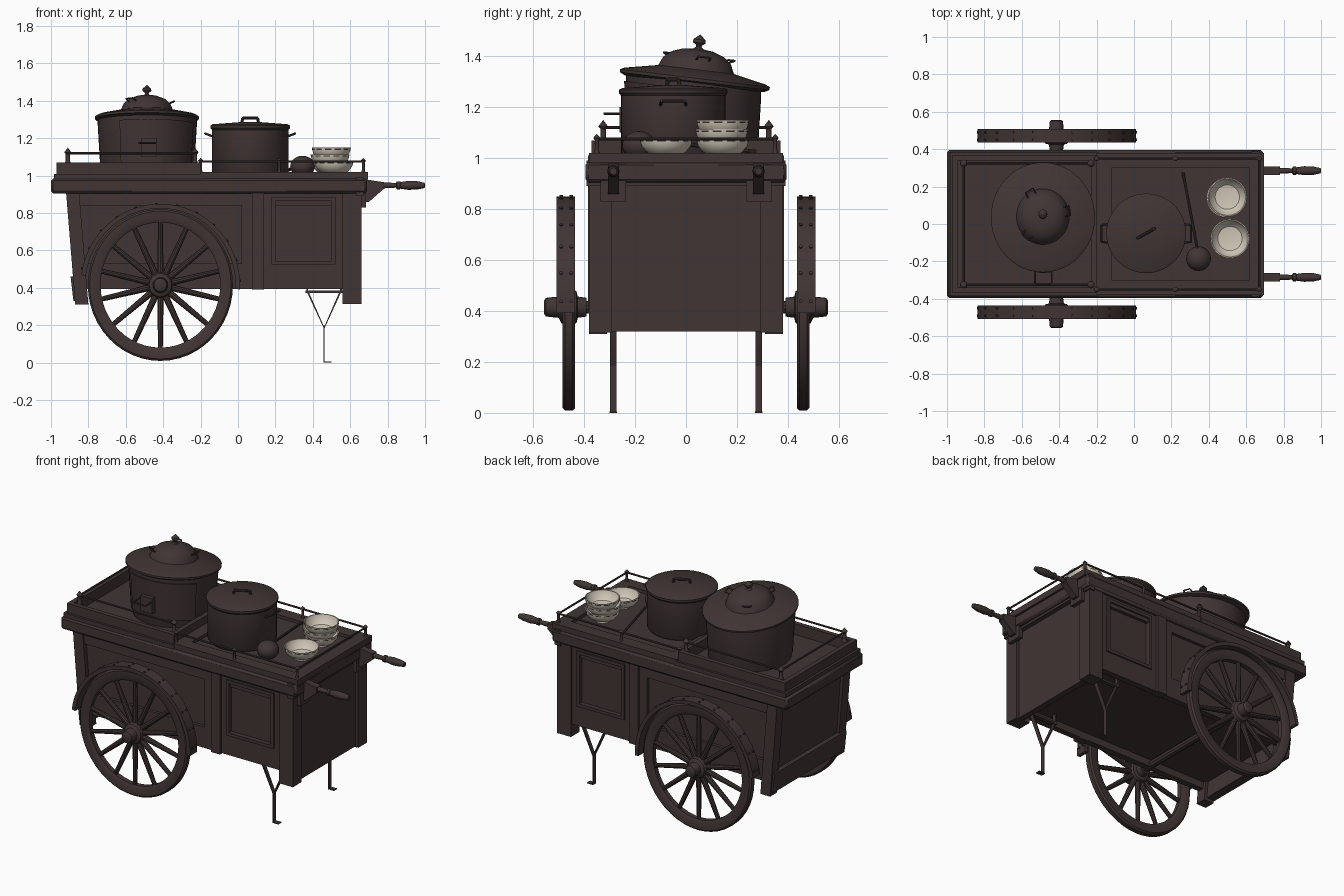
import bpy, bmesh
from math import pi, sin, cos, radians, atan2
from mathutils import Matrix, Vector

if "Cube" in bpy.data.objects:
    bpy.data.objects.remove(bpy.data.objects["Cube"])


def material(name, rgb):
    m = bpy.data.materials.new(name)
    m.use_nodes = True
    m.diffuse_color = (*rgb, 1)
    m.node_tree.nodes["Principled BSDF"].inputs["Base Color"].default_value = (*rgb, 1)
    return m


brown = material("dark brown", (0.052, 0.035, 0.034))
cream = material("cream ceramic", (0.64, 0.58, 0.48))
made = []


def finish(name, bm, mat=brown, matrix=None):
    if matrix:
        bm.transform(matrix)
    bmesh.ops.recalc_face_normals(bm, faces=bm.faces)
    me = bpy.data.meshes.new(name)
    bm.to_mesh(me)
    bm.free()
    me.materials.append(mat)
    ob = bpy.data.objects.new(name, me)
    bpy.context.collection.objects.link(ob)
    made.append(ob)
    return ob


def box(name, x, y, z):
    bm = bmesh.new()
    size = Matrix.Diagonal((x[1] - x[0], y[1] - y[0], z[1] - z[0], 1))
    mid = Matrix.Translation((sum(x) / 2, sum(y) / 2, sum(z) / 2))
    bmesh.ops.create_cube(bm, size=1, matrix=mid @ size)
    return finish(name, bm)


def prism(name, outline, y0, y1):
    """Extrude an x-z outline along y."""
    bm = bmesh.new()
    f = bm.faces.new([bm.verts.new((x, y0, z)) for x, z in outline])
    ext = bmesh.ops.extrude_face_region(bm, geom=[f])["geom"]
    for v in ext:
        if isinstance(v, bmesh.types.BMVert):
            v.co.y = y1
    return finish(name, bm)


def lathe(name, profile, matrix, mat=brown, steps=40, arc=2 * pi):
    bm = bmesh.new()
    vs = [bm.verts.new((r, 0, z)) for r, z in profile]
    es = [bm.edges.new(p) for p in zip(vs, vs[1:])]
    bmesh.ops.spin(bm, geom=vs + es, cent=(0, 0, 0), axis=(0, 0, 1), angle=arc, steps=steps)
    bmesh.ops.remove_doubles(bm, verts=bm.verts, dist=0.0004)
    return finish(name, bm, mat, matrix)


def tube(name, points, r0, r1=None):
    """Rod of round segments through the points."""
    bm = bmesh.new()
    for a, b in zip(points, points[1:]):
        a, b = Vector(a), Vector(b)
        m = Matrix.Translation((a + b) / 2) @ (b - a).to_track_quat("Z", "Y").to_matrix().to_4x4()
        bmesh.ops.create_cone(bm, cap_ends=True, segments=10, radius1=r0,
                              radius2=r1 or r0, depth=(b - a).length, matrix=m)
    return finish(name, bm)


def frame(name, x, y, z, w):
    """Four bars around a rectangle."""
    for tag, xs in (("left", (x[0], x[0] + w)), ("right", (x[1] - w, x[1]))):
        box(f"{name}_{tag}", xs, y, z)
    for tag, ys in (("front", (y[0], y[0] + w)), ("back", (y[1] - w, y[1]))):
        box(f"{name}_{tag}", (x[0] + w, x[1] - w), ys, z)


at = Matrix.Translation

# Cabinet body and ends
prism("cabinet_body", [(-0.9, 0.92), (0.61, 0.92), (0.61, 0.44), (-0.86, 0.44)], -0.35, 0.35)
box("right_end_panel", (0.60, 0.64), (-0.35, 0.35), (0.32, 0.92))
prism("left_end_panel", [(-0.9, 0.92), (-0.87, 0.92), (-0.83, 0.33), (-0.855, 0.33)], -0.35, 0.35)
prism("left_end_skirt", [(-0.895, 0.46), (-0.83, 0.46), (-0.82, 0.33), (-0.88, 0.33)], -0.37, 0.37)
box("right_end_top_rail", (0.63, 0.67), (-0.39, 0.39), (0.89, 0.99))

for s, side in ((-1, "front"), (1, "back")):
    def band(a, b):
        return tuple(sorted((s * a, s * b)))
    # Posts and rails
    box(f"{side}_right_post", (0.56, 0.66), band(0.29, 0.38), (0.315, 0.92))
    prism(f"{side}_left_post", [(-0.92, 0.92), (-0.85, 0.92), (-0.8, 0.31), (-0.87, 0.31)], s * 0.31, s * 0.38)
    box(f"{side}_middle_post", (0.075, 0.14), band(0.33, 0.385), (0.39, 0.92))
    box(f"{side}_bottom_rail", (-0.84, 0.56), band(0.33, 0.37), (0.395, 0.53))
    box(f"{side}_top_rail", (-0.87, 0.56), band(0.33, 0.37), (0.84, 0.92))
    box(f"{side}_panel_stile", (0.02, 0.08), band(0.33, 0.37), (0.5, 0.86))
    # Framed door
    for i, (xs, zs) in enumerate((((0.14, 0.2), (0.5, 0.88)), ((0.5, 0.56), (0.5, 0.88)))):
        box(f"{side}_door_stile_{i}", xs, band(0.33, 0.37), zs)
    for i, (xs, zs) in enumerate((((0.18, 0.2), (0.53, 0.88)), ((0.5, 0.52), (0.53, 0.88)),
                                  ((0.18, 0.52), (0.525, 0.545)), ((0.18, 0.52), (0.865, 0.885)))):
        box(f"{side}_door_trim_{i}", xs, band(0.34, 0.38), zs)

    # Wheel: tyre, spokes, hub and rivetted fender
    wheel = at((-0.415, s * 0.46, 0.415)) @ Matrix.Diagonal((1, 1, 1.045, 1)) @ Matrix.Rotation(s * -pi / 2, 4, "X")
    lathe(f"{side}_wheel_rim", [(0.32, -0.016), (0.335, -0.025), (0.378, -0.025), (0.388, -0.015),
                                (0.388, 0.015), (0.378, 0.025), (0.335, 0.025), (0.32, 0.016), (0.32, -0.016)], wheel, steps=48)
    lathe(f"{side}_wheel_hub", [(0, -0.07), (0.035, -0.07), (0.04, -0.035), (0.06, -0.03), (0.072, 0),
                                (0.06, 0.03), (0.04, 0.04), (0.035, 0.09), (0.025, 0.097), (0, 0.097)], wheel, steps=20)
    for i in range(14):
        a = 2 * pi * (i + 0.5) / 14
        p, q = (wheel @ Vector((r * cos(a), r * sin(a), 0)) for r in (0.05, 0.33))
        tube(f"{side}_spoke_{i + 1}", [p, q], 0.018, 0.013)
    angles = [radians(-3 + i * 176 / 28) for i in range(29)]
    arc = [(-0.415 + r * cos(a), 0.415 + r * 1.02 * sin(a))
           for r, seq in ((0.426, angles), (0.402, angles[::-1])) for a in seq]
    prism(f"{side}_fender", arc, s * 0.435, s * 0.508)
    for i in range(12):
        a = radians(3 + i * 165 / 11)
        p = Vector((-0.415 + 0.426 * cos(a), 0, 0.415 + 0.434 * sin(a)))
        for y in (0.45, 0.49):
            tube(f"{side}_fender_rivet", [p + Vector((0, s * y, 0)),
                                          p + Vector((0.006 * cos(a), s * y, 0.006 * sin(a)))], 0.007)

    # Pull handle with its bracket
    y = s * 0.285
    box(f"{side}_handle_plate", (0.66, 0.685), (y - 0.05, y + 0.05), (0.83, 0.98))
    prism(f"{side}_handle_bracket", [(0.68, 0.98), (0.78, 0.965), (0.78, 0.93), (0.7, 0.86), (0.68, 0.86)],
          y - 0.022, y + 0.022)
    lathe(f"{side}_handle", [(0, 0), (0.017, 0), (0.015, 0.13), (0.012, 0.165), (0.022, 0.17), (0.022, 0.185),
                             (0.018, 0.19), (0.024, 0.23), (0.022, 0.28), (0.014, 0.318), (0, 0.32)],
          at((0.68, y, 0.948)) @ Matrix.Rotation(pi / 2, 4, "Y"), steps=16)

    # Prop leg of flat iron bars
    for d in (-1, 1):
        x = 0.46 + d * 0.09
        prism(f"{side}_leg_brace", [(0.458, 0.185), (0.463, 0.185), (x + 0.005, 0.385), (x + 0.005, 0.45),
                                    (x - 0.005, 0.45), (x - 0.005, 0.385)], y - 0.013, y + 0.013)
    box(f"{side}_leg_tie", (0.36, 0.56), (y - 0.013, y + 0.013), (0.372, 0.385))
    box(f"{side}_leg", (0.457, 0.463), (y - 0.013, y + 0.013), (0, 0.2))
    box(f"{side}_foot", (0.457, 0.5), (y - 0.015, y + 0.015), (0, 0.006))

    # Counter rails and posts
    for i, x in enumerate((-0.2, 0.22, 0.67)):
        lathe(f"{side}_rail_post_{i}", [(0, 0), (0.014, 0), (0.008, 0.02), (0.008, 0.06), (0.014, 0.07), (0, 0.085)],
              at((x, s * 0.35, 1.01)), steps=12)
    tube(f"{side}_right_rail", [(-0.2, s * 0.35, 1.075), (0.67, s * 0.35, 1.075)], 0.006)
    for i, x in enumerate((-0.91, -0.23)):
        lathe(f"{side}_tall_post_{i}", [(0, 0), (0.02, 0), (0.011, 0.02), (0.011, 0.055), (0.019, 0.065), (0, 0.09)],
              at((x, s * 0.325, 1.06)), steps=12)
    tube(f"{side}_left_rail", [(-0.91, s * 0.325, 1.12), (-0.23, s * 0.325, 1.12)], 0.006)

tube("axle", [(-0.415, -0.42, 0.415), (-0.415, 0.42, 0.415)], 0.024)
tube("right_cross_rail", [(0.67, -0.35, 1.075), (0.67, 0.35, 1.075)], 0.006)
tube("left_cross_rail", [(-0.91, -0.325, 1.12), (-0.91, 0.325, 1.12)], 0.006)

# Counter top
top = box("counter_slab", (-1.0, 0.69), (-0.395, 0.395), (0.905, 0.985))
bev = top.modifiers.new("soft edge", "BEVEL")
bev.width = 0.012
box("counter_floor", (-0.96, 0.66), (-0.36, 0.36), (0.96, 1.0))
frame("left_tray_wall", (-0.97, -0.2), (-0.37, 0.37), (0.98, 1.07), 0.03)
frame("left_tray_lip", (-0.985, -0.19), (-0.385, 0.385), (0.98, 1.01), 0.03)
frame("right_tray_border", (-0.2, 0.695), (-0.38, 0.38), (0.98, 1.02), 0.08)

# Large stock pot, sheared so that its rim meets the tilted lid
tilt = 0.12
shear = Matrix.Identity(4)
shear[2][1] = -tilt
pot = at((-0.485, 0.03, 1.0)) @ shear
lathe("large_pot", [(0, -0.04), (0.235, -0.04), (0.25, 0.02), (0.265, 0.27), (0.265, 0.3), (0, 0.3)], pot, steps=48)
lathe("large_pot_door", [(0.24, 0.03), (0.259, 0.03), (0.273, 0.27), (0.25, 0.27)],
      pot @ Matrix.Rotation(radians(-123), 4, "Z"), steps=18, arc=radians(98))
box("door_latch", (-0.515, -0.435), (-0.262, -0.22), (1.1, 1.2))
tube("door_latch_lever", [(-0.53, -0.24, 1.175), (-0.53, -0.32, 1.175),
                          (-0.44, -0.32, 1.175), (-0.44, -0.24, 1.175)], 0.005)
lid = at((-0.487, 0.035, 1.31)) @ Matrix.Rotation(-tilt, 4, "X") @ Matrix.Diagonal((0.94, 1, 1, 1))
lathe("large_lid", [(0, -0.012), (0.275, -0.018), (0.295, -0.008), (0.296, 0.004), (0.28, 0.012), (0.15, 0.038),
                    (0.146, 0.046), (0.134, 0.073), (0.105, 0.098), (0.06, 0.115), (0, 0.122)], lid, steps=48)
lathe("lid_knob", [(0, 0.113), (0.022, 0.118), (0.01, 0.128), (0.012, 0.134), (0.025, 0.144), (0.024, 0.156),
                   (0.01, 0.168), (0, 0.177)], lid, steps=16)
for i in range(3):
    turn = lid @ Matrix.Rotation(radians(10 + 110 * i), 4, "Z")
    tube(f"lid_grip_{i + 1}", [turn @ Vector(p) for p in
                               ((0.12, -0.025, 0.075), (0.155, -0.025, 0.09), (0.155, 0.025, 0.09), (0.12, 0.025, 0.075))], 0.004)

# Small pot with flat lid
pot = at((0.065, -0.05, 1.0))
lathe("small_pot", [(0, 0), (0.195, 0), (0.205, 0.015), (0.205, 0.245), (0.213, 0.255), (0.213, 0.268),
                    (0.2, 0.275), (0.03, 0.288), (0, 0.288)], pot, steps=44)
tube("small_lid_handle", [pot @ Vector(p) for p in ((-0.045, -0.025, 0.28), (-0.04, -0.022, 0.308),
                                                    (0.04, 0.022, 0.308), (0.045, 0.025, 0.28))], 0.008)
for s in (-1, 1):
    tube("small_pot_grip", [pot @ Vector(p) for p in ((s * 0.2, -0.05, 0.21), (s * 0.24, -0.045, 0.225),
                                                      (s * 0.24, 0.045, 0.225), (s * 0.2, 0.05, 0.21))], 0.006)

# Ladle
lathe("ladle_bowl", [(0.066 * sin(i * pi / 12), -0.056 * cos(i * pi / 12)) for i in range(13)],
      at((0.345, -0.185, 1.05)), steps=24)
tube("ladle_handle", [(0.34, -0.14, 1.07), (0.262, 0.275, 1.025)], 0.008)

# Serving bowls with a broken brown band below the rim
bowl = [(0, 0), (0.045, 0), (0.045, 0.008), (0.078, 0.024), (0.097, 0.048), (0.102, 0.066), (0.103, 0.072),
        (0.104, 0.078), (0.098, 0.078), (0.09, 0.05), (0.065, 0.026), (0, 0.016)]
for i, (x, y, z) in enumerate(((0.513, -0.078, 1.0), (0.497, 0.144, 1.0), (0.492, 0.14, 1.036), (0.499, 0.144, 1.072))):
    ob = lathe(f"bowl_{i + 1}", bowl, at((x, y, z)), cream, steps=36)
    ob.data.materials.append(brown)
    for f in ob.data.polygons:
        c = f.center - Vector((x, y, z))
        dash = int((atan2(c.y, c.x) + pi) * 18 / pi) % 3
        if 0.066 < c.z < 0.072 and c.xy.length > 0.1 and dash:
            f.material_index = 1

# Smooth round parts, keep hard edges
bpy.ops.object.select_all(action="DESELECT")
for ob in made:
    ob.select_set(True)
bpy.context.view_layer.objects.active = made[0]
bpy.ops.object.shade_smooth_by_angle(angle=radians(35))
